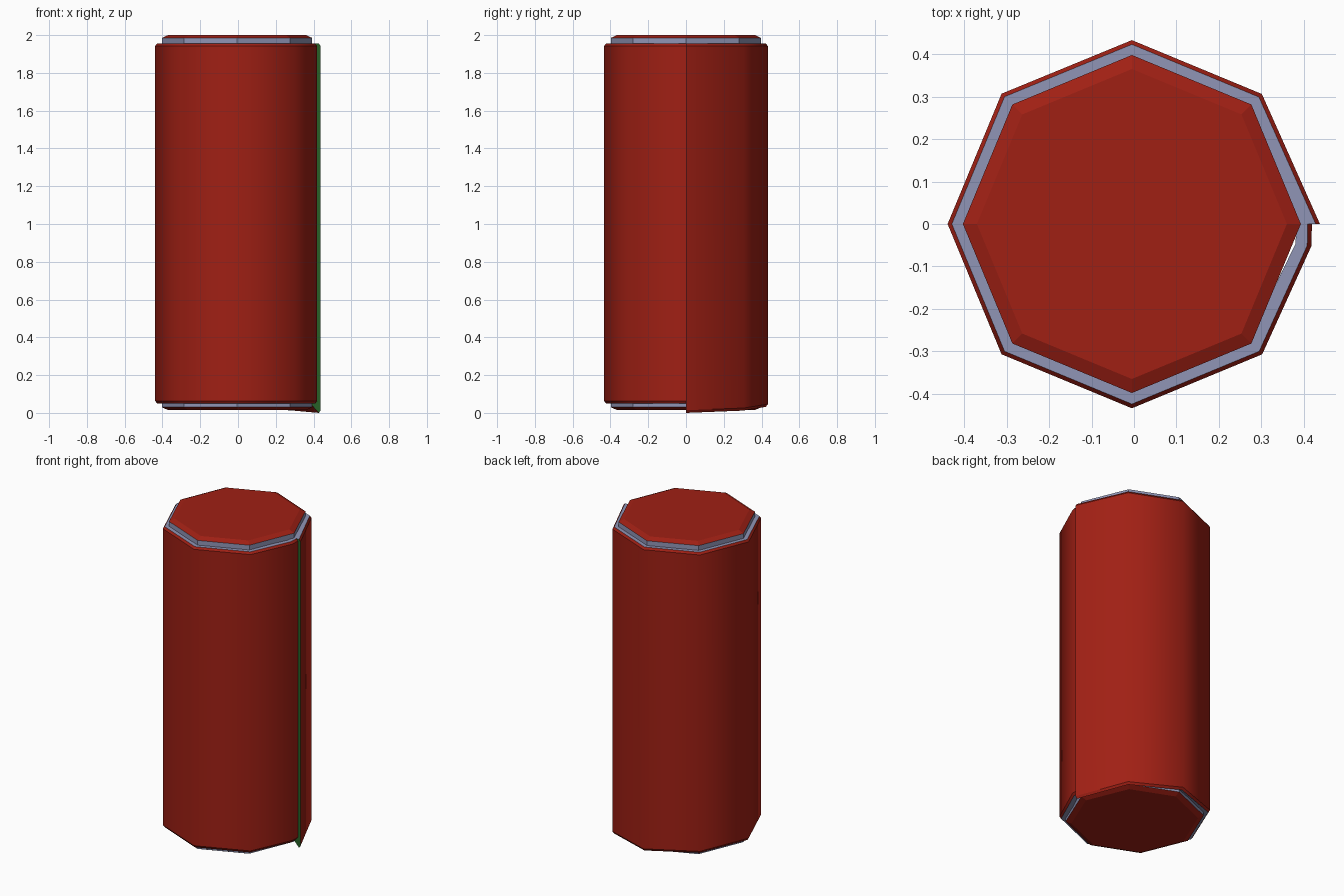
import bpy, bmesh, math

if "Cube" in bpy.data.objects:
    bpy.data.objects.remove(bpy.data.objects["Cube"])

CX = -0.005          # the can sits slightly off-centre under the wrap's loose edge
STEP = math.pi / 4


def material(name, rgb):
    m = bpy.data.materials.new(name)
    m.diffuse_color = (*rgb, 1)
    m.use_nodes = True
    m.node_tree.nodes["Principled BSDF"].inputs["Base Color"].default_value = m.diffuse_color
    return m


red = material("red_paint", (0.35, 0.014, 0.007))
green = material("green_edge", (0.02, 0.12, 0.02))
grey = material("grey_metal", (0.28, 0.30, 0.47))


def finish(bm, name):
    bmesh.ops.recalc_face_normals(bm, faces=bm.faces)
    me = bpy.data.meshes.new(name)
    bm.to_mesh(me)
    bm.free()
    ob = bpy.data.objects.new(name, me)
    bpy.context.collection.objects.link(ob)
    for m in (red, grey, green):
        me.materials.append(m)
    return ob


# Octagonal can: red bevelled ends, grey side, flat faces
bm = bmesh.new()
rings = []
for r, z in ((0.365, 0.015), (0.398, 0.03), (0.398, 1.985), (0.365, 2.0)):
    rings.append([bm.verts.new((CX + r * math.cos(i * STEP), r * math.sin(i * STEP), z))
                  for i in range(8)])
for k in range(3):
    for i in range(8):
        j = (i + 1) % 8
        f = bm.faces.new((rings[k][i], rings[k][j], rings[k + 1][j], rings[k + 1][i]))
        f.material_index = 1 if k == 1 else 0
bm.faces.new(rings[0])
bm.faces.new(rings[3])
finish(bm, "can")

# Sheet wrapped once around the can; each station: angle, outer r, bottom z
stations = [(0, 0.443, 0.0), (45, 0.433, 0.012), (90, 0.433, 0.032)]
stations += [(a, 0.434, 0.05) for a in range(135, 316, 45)]
stations += [(353, 0.426, 0.05), (360, 0.424, 0.05)]

bm = bmesh.new()
sections = []
for deg, ro, zb in stations:
    c, s = math.cos(math.radians(deg)), math.sin(math.radians(deg))
    ri, edge = 0.388, ro - 0.010
    profile = ((ri, 0.05), (edge, zb), (ro, zb + 0.014),
               (ro, 1.942), (edge, 1.955), (ri, 1.955))
    sections.append([bm.verts.new((CX + r * c, r * s, z)) for r, z in profile])
# profile sides: grey rim, red chamfer, red outside, red chamfer, grey rim, grey inside
colours = (1, 0, 0, 0, 1, 1)
for i, (p, q) in enumerate(zip(sections, sections[1:])):
    for k in range(6):
        n = (k + 1) % 6
        f = bm.faces.new((p[k], p[n], q[n], q[k]))
        f.material_index = 0 if (i == 0 and k == 0) else colours[k]
        f.smooth = True
# smooth around the can, crisp along the rims
for p, q in zip(sections, sections[1:]):
    for a, b in zip(p, q):
        bm.edges.get((a, b)).smooth = False
for end in (sections[0], sections[-1]):
    bm.faces.new(end).material_index = 2
    for k in range(6):
        bm.edges.get((end[k], end[(k + 1) % 6])).smooth = False
finish(bm, "wrap_sheet")
